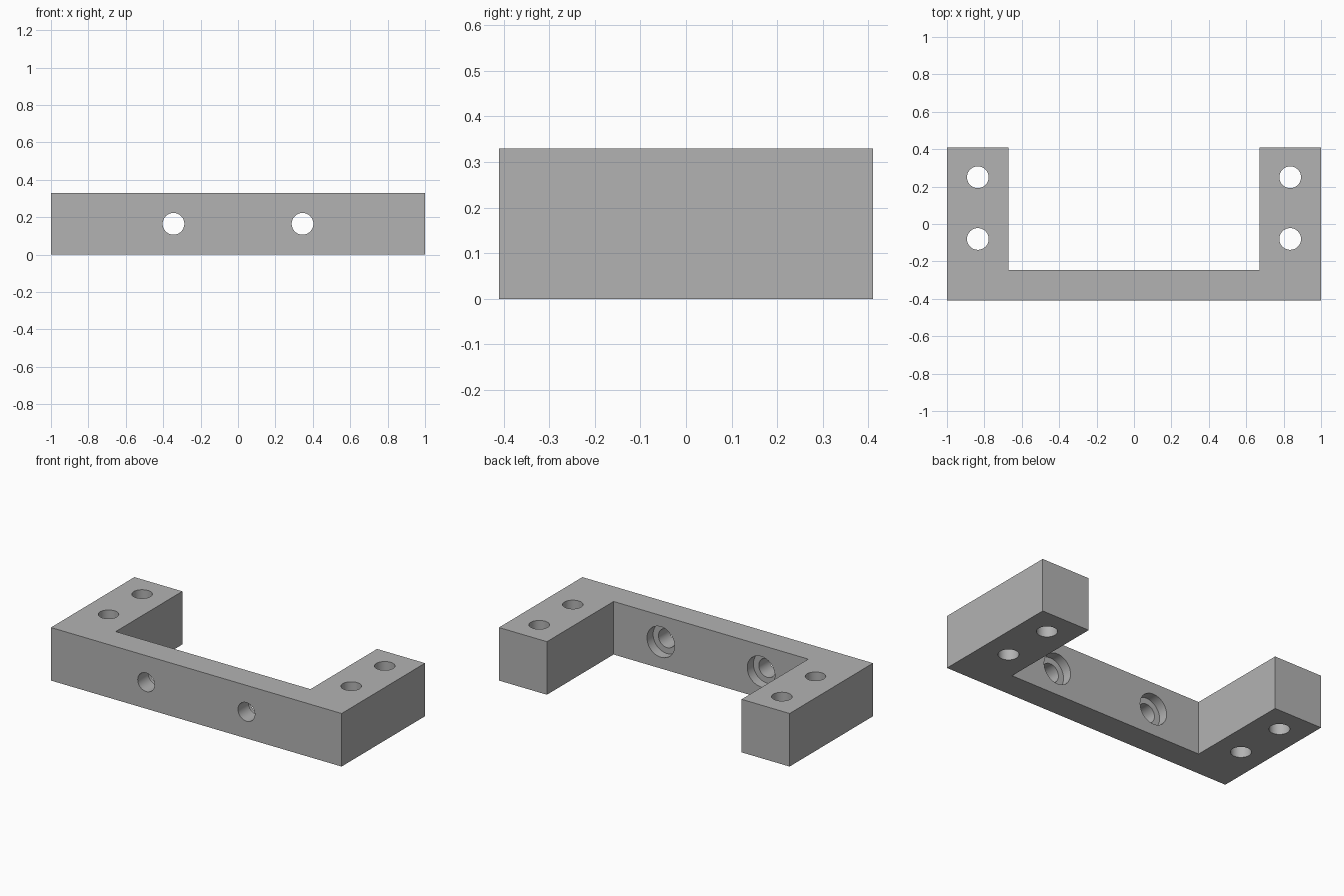
import bpy, bmesh, math
from mathutils import Matrix, Vector

cube = bpy.data.objects.get("Cube")
if cube:
    bpy.data.objects.remove(cube, do_unlink=True)

HEIGHT = 0.33
HALF_DEPTH = 0.41
INNER_X = 0.67      # inside face of each arm
INNER_Y = -0.245    # inside face of the crossbar
HOLE_R = 0.058
BORE_R = 0.095
BORE_DEPTH = 0.06

grey = bpy.data.materials.new("plain grey")
grey.use_nodes = True
colour = (0.45, 0.45, 0.45, 1)
grey.diffuse_color = colour
grey.node_tree.nodes["Principled BSDF"].inputs["Base Color"].default_value = colour


def add_object(name, bm):
    bmesh.ops.recalc_face_normals(bm, faces=bm.faces)
    mesh = bpy.data.meshes.new(name)
    bm.to_mesh(mesh)
    bm.free()
    mesh.materials.append(grey)
    obj = bpy.data.objects.new(name, mesh)
    bpy.context.collection.objects.link(obj)
    return obj


def add_cylinder(bm, centre, radius, length, along_y=False):
    turn = Matrix.Rotation(math.pi / 2 if along_y else 0, 4, "X")
    bmesh.ops.create_cone(bm, cap_ends=True, segments=48, radius1=radius, radius2=radius,
                          depth=length, matrix=Matrix.Translation(centre) @ turn)


# U-shaped bracket body, extruded from its plan outline
half = [(INNER_X, INNER_Y), (INNER_X, HALF_DEPTH), (1, HALF_DEPTH), (1, -HALF_DEPTH)]
outline = half + [(-x, y) for x, y in reversed(half)]
bm = bmesh.new()
base = bm.faces.new([bm.verts.new((x, y, 0)) for x, y in outline])
top = bmesh.ops.extrude_face_region(bm, geom=[base])["geom"]
bmesh.ops.translate(bm, vec=(0, 0, HEIGHT),
                    verts=[v for v in top if isinstance(v, bmesh.types.BMVert)])
bracket = add_object("bracket", bm)

# Cutters: vertical arm holes and crossbar screw holes, then the counterbores
holes, bores = bmesh.new(), bmesh.new()
for side in (-1, 1):
    for y in (-0.08, 0.25):
        add_cylinder(holes, Vector((side * 0.835, y, HEIGHT / 2)), HOLE_R, 1)
    screw = Vector((side * 0.345, INNER_Y, HEIGHT / 2))
    add_cylinder(holes, screw, HOLE_R, 0.6, along_y=True)
    add_cylinder(bores, screw, BORE_R, 2 * BORE_DEPTH, along_y=True)

for name, bm in (("hole_cutter", holes), ("counterbore_cutter", bores)):
    cutter = add_object(name, bm)
    cutter.hide_render = True
    cutter.hide_viewport = True
    cut = bracket.modifiers.new(name, "BOOLEAN")
    cut.operation = "DIFFERENCE"
    cut.solver = "EXACT"
    cut.object = cutter

# Smooth hole walls with crisp rims
bpy.context.view_layer.objects.active = bracket
bracket.select_set(True)
for name in [m.name for m in bracket.modifiers]:
    bpy.ops.object.modifier_apply(modifier=name)
bpy.ops.object.shade_smooth_by_angle(angle=math.radians(30))
